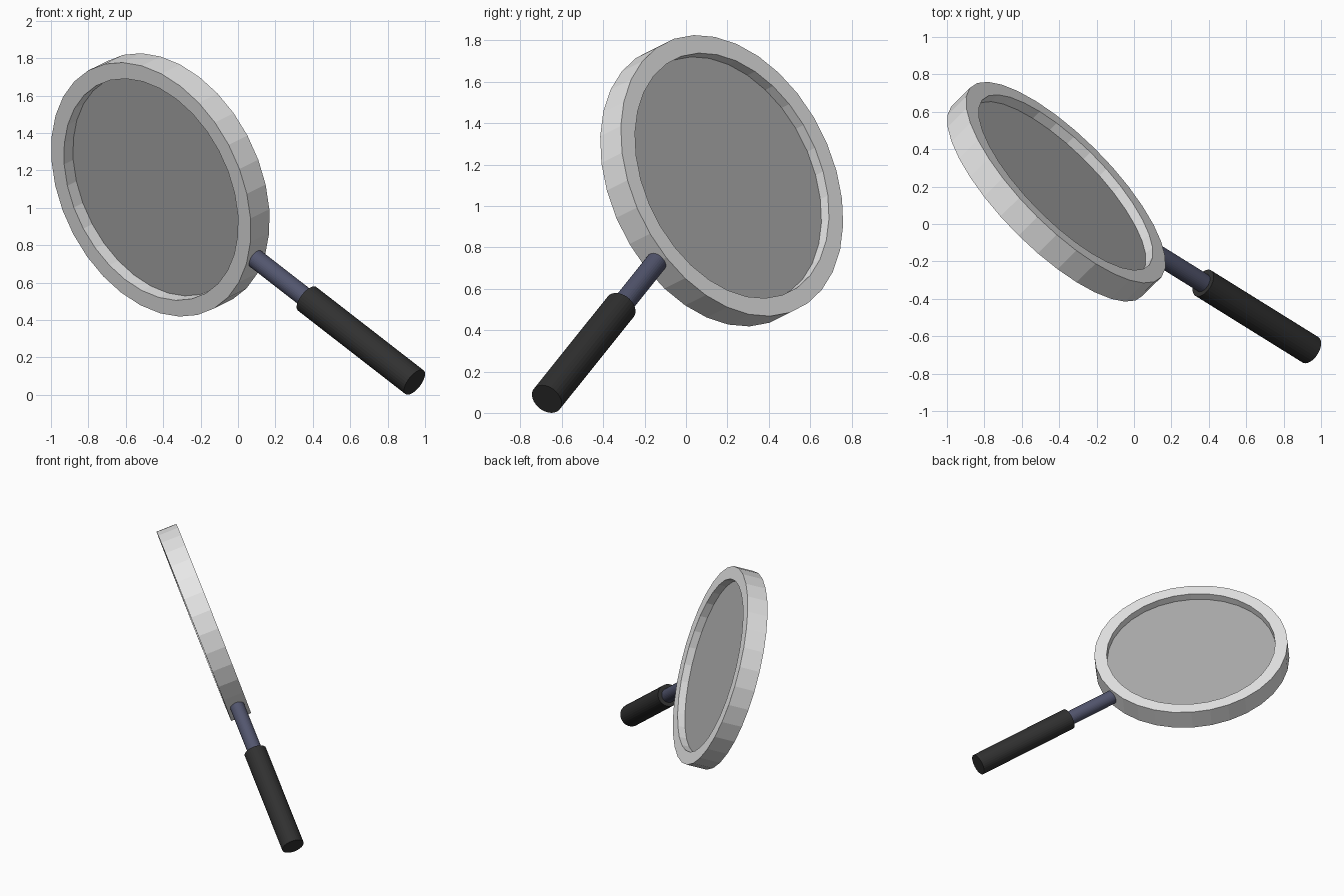
import bpy, bmesh, math
from mathutils import Vector, Matrix

if "Cube" in bpy.data.objects:
    bpy.data.objects.remove(bpy.data.objects["Cube"])

# Tilted frame: d runs up the handle to the lens centre, n is the lens axis
end = Vector((0.944, -0.673, 0.067))
centre = Vector((-0.415, 0.1725, 1.122))
d = (centre - end).normalized()
n = Vector((0.667, 0.667, 0.333))
n = (n - d * n.dot(d)).normalized()
s = n.cross(d)


def frame(x, y, z, origin):
    m = Matrix((x, y, z)).transposed().to_4x4()
    m.translation = origin
    return m


lens_frame = frame(d, s, n, centre)
handle_frame = frame(n, -s, d, end)


def material(name, rgb):
    m = bpy.data.materials.new(name)
    m.diffuse_color = (*rgb, 1)
    m.use_nodes = True
    m.node_tree.nodes["Principled BSDF"].inputs["Base Color"].default_value = m.diffuse_color
    return m


def lathe(name, profile, matrix, mat, closed=False, sides=32):
    """Spin (radius, height) points round local z; open profiles get caps."""
    bm = bmesh.new()
    rings = [[bm.verts.new((r * math.cos(2 * math.pi * i / sides),
                            r * math.sin(2 * math.pi * i / sides), z))
              for i in range(sides)] for r, z in profile]
    pairs = list(zip(rings, rings[1:]))
    if closed:
        pairs.append((rings[-1], rings[0]))
    else:
        bm.faces.new(rings[0][::-1])
        bm.faces.new(rings[-1])
    for a, b in pairs:
        for i in range(sides):
            j = (i + 1) % sides
            bm.faces.new((a[i], a[j], b[j], b[i]))
    bmesh.ops.recalc_face_normals(bm, faces=bm.faces)
    me = bpy.data.meshes.new(name)
    bm.to_mesh(me)
    bm.free()
    me.materials.append(mat)
    ob = bpy.data.objects.new(name, me)
    ob.matrix_world = matrix
    bpy.context.collection.objects.link(ob)
    return ob


silver = material("light_grey", (0.8, 0.8, 0.8))
glass = material("lens_grey", (0.42, 0.42, 0.42))
steel = material("blue_grey", (0.085, 0.092, 0.155))
black = material("black", (0.03, 0.03, 0.03))

# Rim with square section, and the thin lens inside it
lathe("rim", [(0.72, -0.075), (0.72, 0.075), (0.628, 0.075), (0.628, -0.075)],
      lens_frame, silver, closed=True)
lathe("lens", [(0.629, -0.003), (0.629, 0.02)], lens_frame, glass)

# Handle grip and the thinner shaft joining it to the rim
lathe("grip", [(0.08, 0), (0.08, 0.81)], handle_frame, black)
lathe("shaft", [(0.052, 0.79), (0.052, 1.215)], handle_frame, steel)
